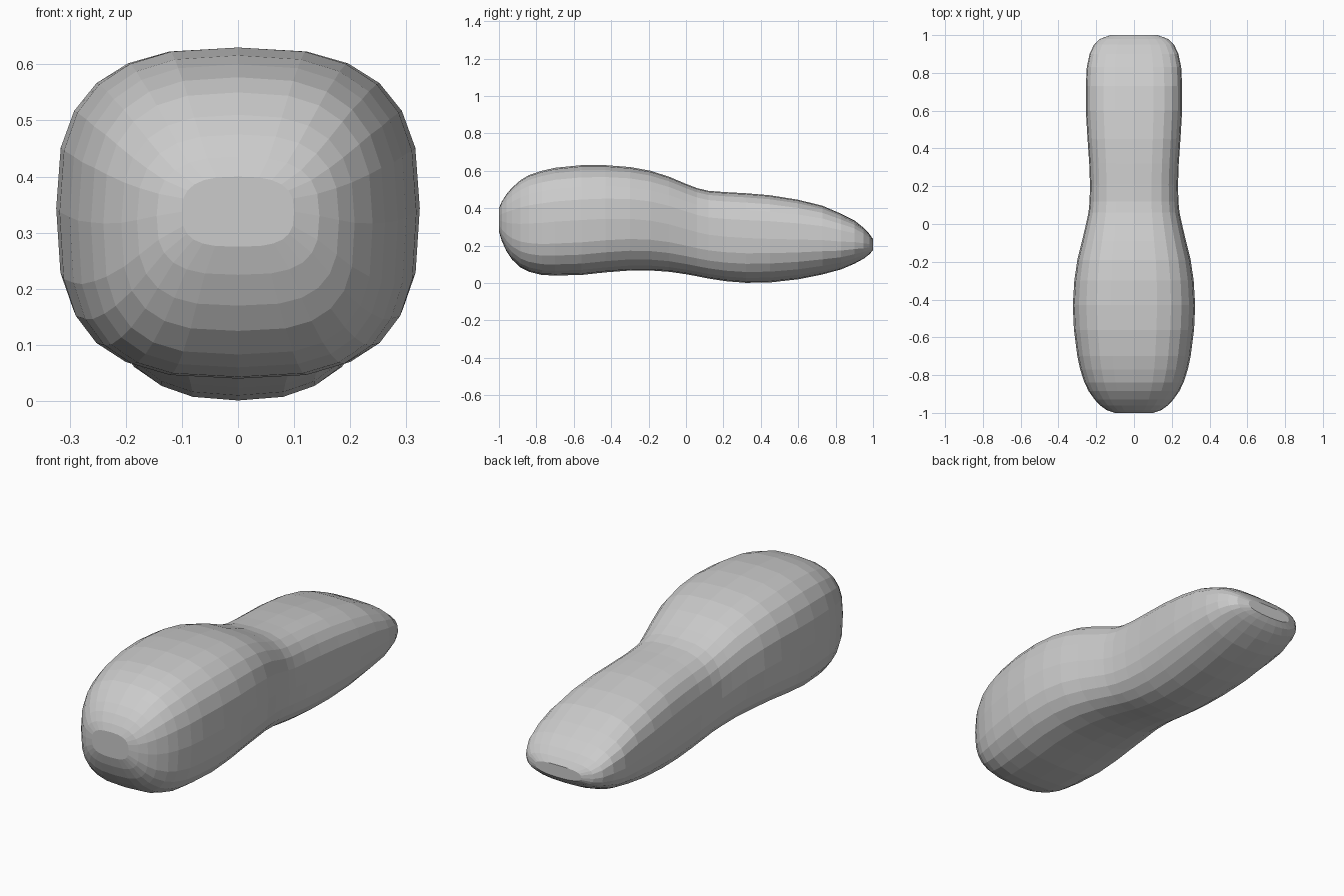
import bpy, bmesh, math

# stations along the body: y, half width, bottom z, top z
STATIONS = [
    (-1.0, .10, .275, .40), (-.985, .145, .225, .435), (-.96, .18, .17, .475),
    (-.93, .208, .125, .51), (-.885, .24, .083, .55), (-.84, .262, .06, .577),
    (-.77, .285, .043, .60), (-.70, .30, .04, .616), (-.56, .318, .043, .63),
    (-.43, .324, .057, .63), (-.30, .316, .067, .62), (-.19, .30, .067, .60),
    (-.09, .275, .06, .568), (0, .254, .047, .53), (.06, .241, .036, .507),
    (.12, .235, .024, .493), (.21, .233, .01, .486), (.32, .237, .001, .48),
    (.45, .246, .003, .469), (.60, .255, .02, .445), (.73, .255, .046, .413),
    (.83, .25, .073, .37), (.90, .235, .103, .335), (.95, .212, .13, .295),
    (.98, .18, .153, .263), (1.0, .125, .175, .235),
]
SIDES = 24


def power(v, n):
    return math.copysign(abs(v) ** (2 / n), v)


def ring(bm, y, hw, z0, z1):
    # rounded-square section, squareness blends from front to back
    t = min(1, max(0, y + .5))
    pts = []
    for i in range(SIDES):
        a = 2 * math.pi * i / SIDES
        c, s = math.cos(a), math.sin(a)
        n = 2.75 + .25 * t if s >= 0 else 3.0 - .6 * t
        pts.append(bm.verts.new((hw * power(c, n), y,
                                 (z0 + z1) / 2 + (z1 - z0) / 2 * power(s, n))))
    return pts


# body: loft of all rings, closed with end caps
bm = bmesh.new()
rings = [ring(bm, *s) for s in STATIONS]
for a, b in zip(rings, rings[1:]):
    for i in range(SIDES):
        j = (i + 1) % SIDES
        bm.faces.new((a[i], a[j], b[j], b[i]))
bm.faces.new(rings[0])
bm.faces.new(rings[-1])
bmesh.ops.recalc_face_normals(bm, faces=bm.faces)

mesh = bpy.data.meshes.new("rounded_body")
bm.to_mesh(mesh)
bm.free()
body = bpy.data.objects.new("rounded_body", mesh)
bpy.context.collection.objects.link(body)
